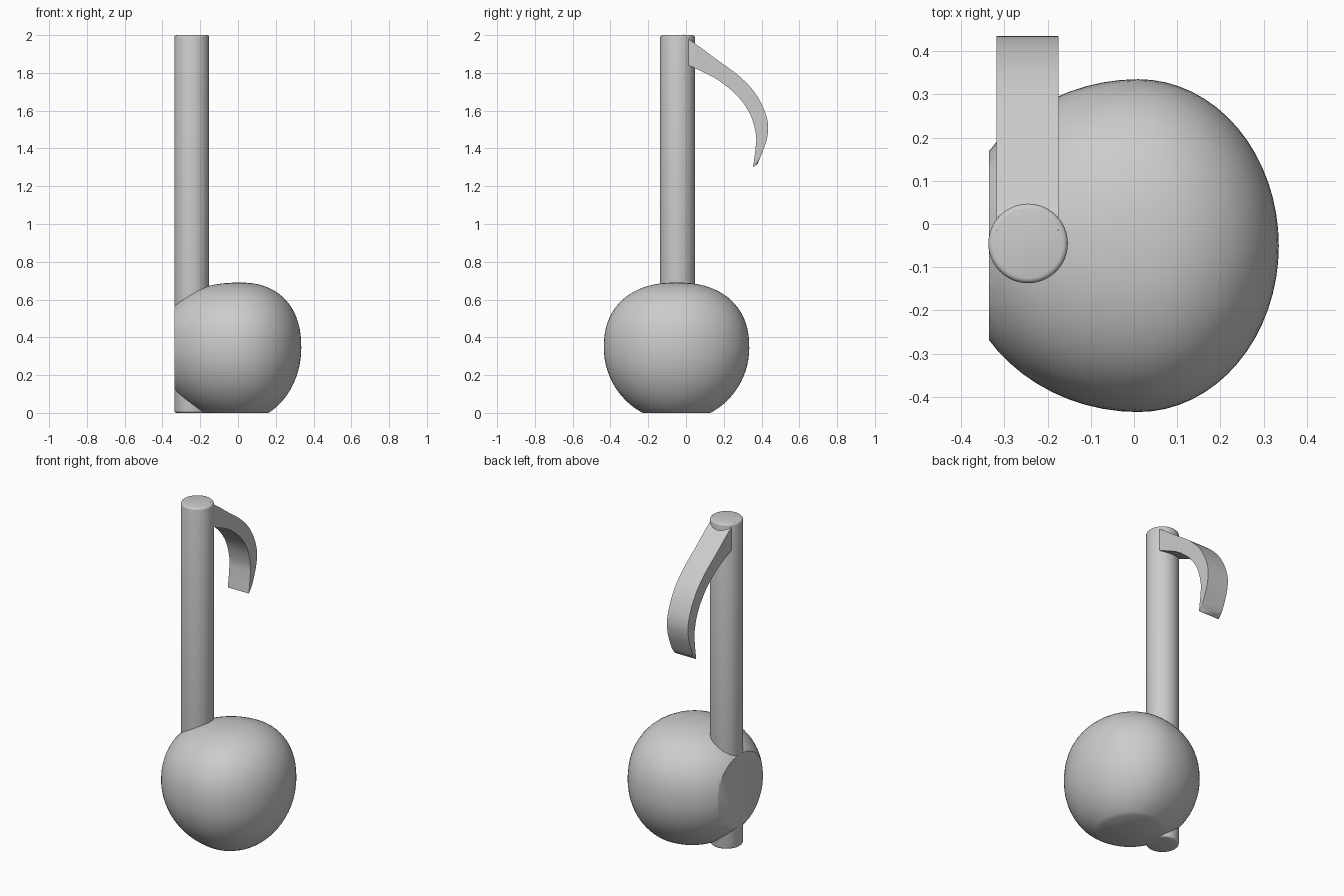
import bpy, bmesh, math
from mathutils import Vector

if "Cube" in bpy.data.objects:
    bpy.data.objects.remove(bpy.data.objects["Cube"], do_unlink=True)

grey = bpy.data.materials.new("plain grey")
grey.use_nodes = True
GREY = (0.6, 0.6, 0.6, 1)
grey.diffuse_color = GREY
grey.node_tree.nodes["Principled BSDF"].inputs["Base Color"].default_value = GREY


def finish(name, bm):
    """Turn a bmesh into a smooth-shaded grey object."""
    bmesh.ops.recalc_face_normals(bm, faces=bm.faces)
    mesh = bpy.data.meshes.new(name)
    bm.to_mesh(mesh)
    bm.free()
    mesh.materials.append(grey)
    obj = bpy.data.objects.new(name, mesh)
    bpy.context.collection.objects.link(obj)
    bpy.ops.object.select_all(action="DESELECT")
    obj.select_set(True)
    bpy.context.view_layer.objects.active = obj
    bpy.ops.object.shade_smooth_by_angle(angle=math.radians(35))
    return obj


def spline(points, steps=6):
    """Smooth path through a few (y, z) points."""
    p = [Vector(q) for q in points]
    p = [2 * p[0] - p[1]] + p + [2 * p[-1] - p[-2]]
    out = []
    for a, b, c, d in zip(p, p[1:], p[2:], p[3:]):
        for i in range(steps):
            t = i / steps
            out.append(0.5 * (2 * b + (c - a) * t + (2 * a - 5 * b + 4 * c - d) * t ** 2
                              + (3 * b - a - 3 * c + d) * t ** 3))
    return out + [p[-2]]


# Note head: lopsided ball, flattened on top, sliced below and on the right side
bm = bmesh.new()
bmesh.ops.create_uvsphere(bm, u_segments=64, v_segments=40, radius=1)
for v in bm.verts:
    x, y, z = v.co
    r = min(1, math.hypot(x, y))
    z = 0.345 * (1 - r ** 2.3) ** (1 / 2.3) if z > 0 else 0.39 * z
    v.co = (0.01 + x * (0.325 if x > 0 else 0.42), -0.05 + 0.385 * y, 0.345 + z)
for point, normal in (((0, 0, 0), (0, 0, -1)), ((-0.335, 0, 0), (-1, 0, 0))):
    cut = bmesh.ops.bisect_plane(bm, geom=bm.verts[:] + bm.edges[:] + bm.faces[:],
                                 plane_co=point, plane_no=normal, clear_outer=True)
    rim = [e for e in cut["geom_cut"] if isinstance(e, bmesh.types.BMEdge)]
    bmesh.ops.edgeloop_fill(bm, edges=rim)
finish("note_head", bm)

# Stem: round post with softened ends
bm = bmesh.new()
bmesh.ops.create_cone(bm, cap_ends=True, segments=48, radius1=0.092, radius2=0.092, depth=2)
bmesh.ops.translate(bm, verts=bm.verts, vec=(-0.245, -0.045, 1))
ends = [e for e in bm.edges if abs(e.verts[0].co.z - e.verts[1].co.z) < 0.01]
bmesh.ops.bevel(bm, geom=ends, offset=0.012, segments=3, profile=0.5, affect="EDGES")
finish("stem", bm)

# Flag: curved blade with rounded outer edges
outer = spline([(-0.02, 1.985), (0.02, 1.975), (0.15, 1.88), (0.285, 1.78), (0.375, 1.68),
                (0.43, 1.555), (0.428, 1.45), (0.38, 1.32)])
inner = spline([(0.355, 1.3), (0.368, 1.4), (0.37, 1.475), (0.34, 1.58), (0.275, 1.675),
                (0.18, 1.755), (0.1, 1.8), (-0.02, 1.855)])
bm = bmesh.new()
outline = outer + inner
sides = [[bm.verts.new((x, p.x, p.y)) for p in outline] for x in (-0.318, -0.175)]
n = len(outline)
for i in range(n):
    j = (i + 1) % n
    bm.faces.new((sides[0][i], sides[0][j], sides[1][j], sides[1][i]))
for side in sides:
    bm.faces.new(side)
crest = [bm.edges.get((s[i], s[i + 1])) for s in sides for i in range(len(outer) - 1)]
bmesh.ops.bevel(bm, geom=crest, offset=0.022, segments=4, profile=0.5, affect="EDGES")
finish("flag", bm)
